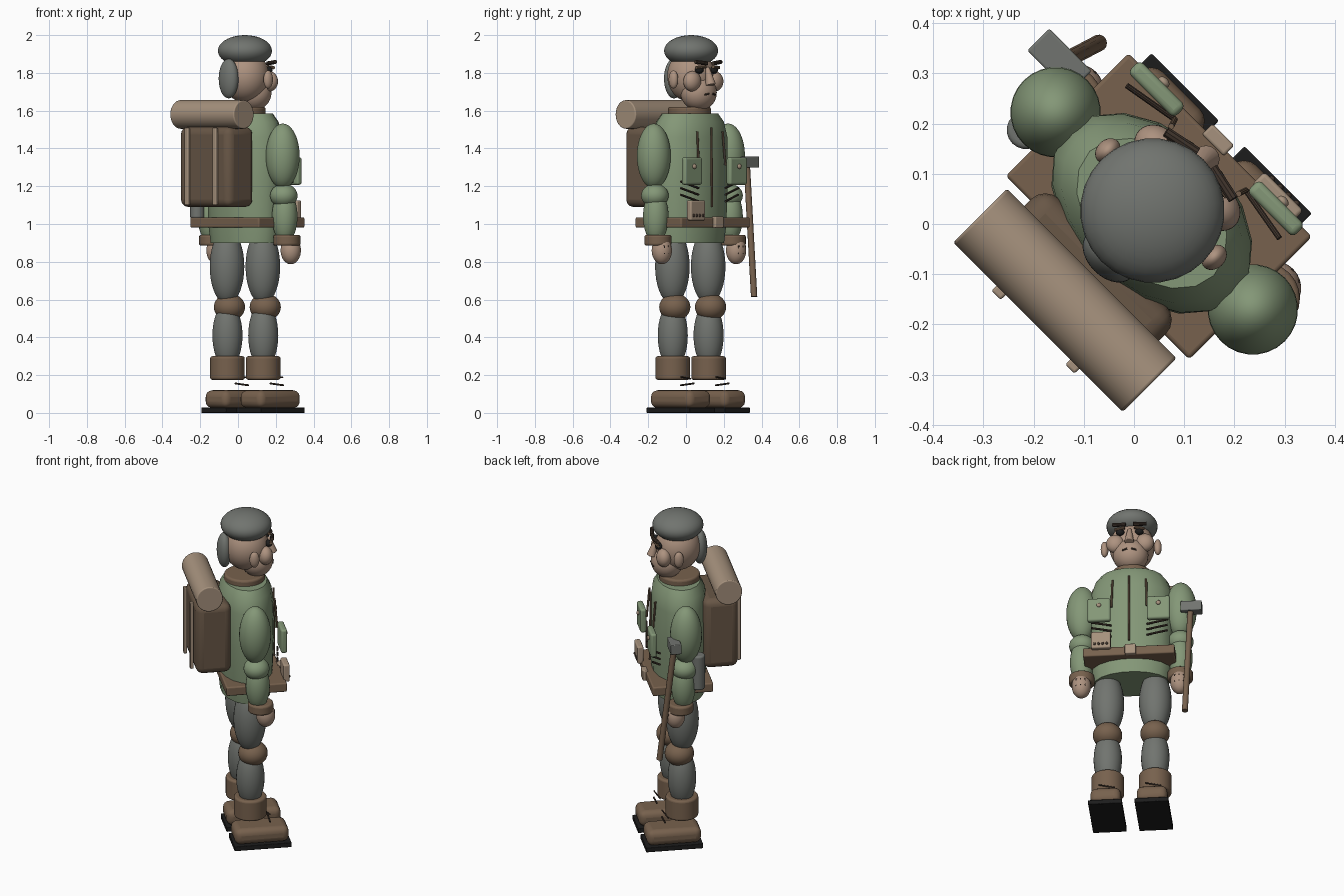
import bpy, bmesh, math
from mathutils import Matrix, Vector

if "Cube" in bpy.data.objects:
    bpy.data.objects.remove(bpy.data.objects["Cube"], do_unlink=True)

# The figure is built facing -y, then turned to face the +x +y corner
FACE = Matrix.Rotation(math.radians(135), 4, 'Z') @ Matrix.Translation((-0.01, 0, 0))
parts = []


def material(name, r, g, b):
    m = bpy.data.materials.new(name)
    m.use_nodes = True
    m.diffuse_color = (r, g, b, 1)
    m.node_tree.nodes["Principled BSDF"].inputs["Base Color"].default_value = (r, g, b, 1)
    return m


green = material("jacket green", .23, .31, .185)
brown = material("leather brown", .185, .12, .075)
umber = material("pack brown", .14, .095, .062)
grey = material("cloth grey", .165, .175, .16)
skin = material("skin", .42, .29, .215)
tan = material("canvas tan", .38, .285, .205)
dark = material("dark brown", .05, .034, .025)
black = material("sole black", .012, .012, .012)


def finish(name, bm, mat, matrix=None, bevel=0):
    mesh = bpy.data.meshes.new(name)
    bmesh.ops.recalc_face_normals(bm, faces=bm.faces)
    bm.to_mesh(mesh)
    bm.free()
    mesh.materials.append(mat)
    ob = bpy.data.objects.new(name, mesh)
    bpy.context.collection.objects.link(ob)
    ob.matrix_world = FACE @ (matrix or Matrix())
    if bevel:
        mod = ob.modifiers.new("rounded edges", 'BEVEL')
        mod.width, mod.segments = bevel, 4
        mod.limit_method = 'ANGLE'
    parts.append(ob)
    return ob


# Positions are (left, forward, up)
def place(p):
    return Vector((p[0], -p[1], p[2]))


def ball(name, p, r, mat):
    bm = bmesh.new()
    bmesh.ops.create_uvsphere(bm, u_segments=28, v_segments=18, radius=1)
    bmesh.ops.scale(bm, vec=r, verts=bm.verts)
    return finish(name, bm, mat, Matrix.Translation(place(p)))


def box(name, p, size, mat, bevel=0.006):
    bm = bmesh.new()
    bmesh.ops.create_cube(bm, size=1)
    bmesh.ops.scale(bm, vec=size, verts=bm.verts)
    return finish(name, bm, mat, Matrix.Translation(place(p)), bevel)


def rod(name, a, b, r, mat, r2=None, sides=10, bevel=0):
    a, b = place(a), place(b)
    bm = bmesh.new()
    bmesh.ops.create_cone(bm, cap_ends=True, segments=sides, radius1=r,
                          radius2=r if r2 is None else r2, depth=(b - a).length)
    turn = (b - a).to_track_quat('Z', 'Y').to_matrix().to_4x4()
    return finish(name, bm, mat, Matrix.Translation((a + b) / 2) @ turn, bevel)


def loft(name, f, rings, mat, sides=18):
    bm = bmesh.new()
    loops = []
    for z, rx, ry in rings:
        loops.append([bm.verts.new((rx * math.cos(t), ry * math.sin(t) - f, z))
                      for t in (2 * math.pi * i / sides for i in range(sides))])
    for lo, hi in zip(loops, loops[1:]):
        for i in range(sides):
            j = (i + 1) % sides
            bm.faces.new((lo[i], lo[j], hi[j], hi[i]))
    bm.faces.new(loops[0])
    bm.faces.new(loops[-1])
    return finish(name, bm, mat)


# Torso, collar and belt
loft("jacket", .04, [(.9, .215, .14), (1.0, .23, .15), (1.25, .235, .16),
                     (1.46, .235, .155), (1.54, .21, .145), (1.585, .175, .12)], green)
rod("collar", (0, .035, 1.565), (0, .035, 1.62), .115, brown, sides=28, bevel=.012)
box("belt", (0, .06, 1.008), (.517, .346, .055), brown, .008)
box("buckle", (.01, .237, 1.01), (.062, .03, .062), tan)
rod("jacket_zip", (0, .205, 1.09), (0, .2, 1.51), .006, brown)

# Belt pouch with a row of rivets
box("belt_pouch", (-.155, .24, 1.072), (.11, .035, .105), tan, .008)
for i in range(4):
    ball("pouch_rivet", (-.19 + i * .023, .258, 1.045), (.007, .006, .009), dark)

# Head
ball("head", (.003, .045, 1.785), (.127, .127, .14), skin)
ball("jaw", (0, .105, 1.695), (.1, .092, .095), skin)
ball("cap", (.003, .045, 1.917), (.144, .144, .083), grey)
ball("back_hair", (0, -.08, 1.77), (.062, .042, .105), grey)
rod("nose", (0, .195, 1.735), (0, .17, 1.83), .028, skin, .01, 16, .006)
for s in (-1, 1):
    ball("cheek", (s * .083, .14, 1.755), (.052, .042, .054), skin)
    ball("ear", (s * .15, .066, 1.765), (.022, .028, .048), skin)
    ball("eye", (s * .054, .163, 1.815), (.024, .022, .02), black)
    rod("eyelid", (s * .028, .185, 1.832), (s * .084, .172, 1.828), .009, brown)
    rod("eyebrow", (s * .022, .19, 1.85), (s * .095, .175, 1.858), .011, dark)
    rod("mouth", (s * .012, .196, 1.69), (s * .04, .188, 1.684), .005, dark)

# Paired parts, left and right
for s in (-1, 1):
    side = "left_" if s > 0 else "right_"
    # Jacket front
    box(side + "chest_pocket", (s * .168, .222, 1.28), (.13, .035, .145), green, .012)
    ball(side + "pocket_button", (s * .168, .242, 1.305), (.013, .009, .013), tan)
    rod(side + "chest_strap", (s * .1, .205, 1.31), (s * .095, .19, 1.49), .006, brown)
    for i in range(3):
        z = 1.12 + i * .035
        rod(side + "jacket_fold", (s * .1, .205, z), (s * .215, .185, z + .035), .006, dark)
    # Arm
    ball(side + "upper_arm", (s * .278, .047, 1.36), (.09, .09, .172), green)
    ball(side + "elbow", (s * .278, .055, 1.15), (.073, .073, .063), green)
    ball(side + "forearm", (s * .278, .062, 1.04), (.068, .068, .14), green)
    rod(side + "cuff", (s * .278, .078, .885), (s * .278, .078, .943), .072, brown,
        sides=24, bevel=.012)
    ball(side + "hand", (s * .278, .107, .86), (.054, .054, .073), skin)
    for i in (-1, 0, 1):
        rod(side + "finger_line", (s * .278 + i * .024, .156 - abs(i) * .006, .84),
            (s * .278 + i * .024, .156 - abs(i) * .006, .885), .004, dark)
    # Leg
    ball(side + "thigh", (s * .134, .042, .775), (.092, .092, .2), grey)
    ball(side + "knee", (s * .134, .06, .56), (.083, .083, .072), brown)
    ball(side + "shin", (s * .134, .045, .41), (.08, .08, .175), grey)
    rod(side + "boot_cuff", (s * .134, .045, .175), (s * .134, .045, .3), .092, brown,
        sides=28, bevel=.012)
    # Boot
    box(side + "boot", (s * .131, .1, .073), (.172, .31, .094), brown, .035)
    box(side + "sole", (s * .131, .102, .014), (.19, .326, .028), black, .004)
    rod(side + "boot_lace", (s * .131 - .05, .15, .146), (s * .131 + .05, .15, .156), .005, dark)
    rod(side + "upper_boot_lace", (s * .131 - .045, .15, .19), (s * .131 + .045, .13, .18),
        .004, dark)
    # Pack strap
    box(side + "pack_strap", (s * .104, -.285, 1.305), (.026, .02, .41), tan, .005)

# Backpack and bedroll
box("backpack", (0, -.17, 1.302), (.38, .2, .425), umber, .04)
rod("bedroll", (-.239, -.205, 1.58), (.239, -.205, 1.58), .076, tan, sides=32, bevel=.006)

# Hammer on the left hip and flask behind the forearm
rod("hammer_handle", (.315, .205, .615), (.34, .125, 1.32), .017, brown, sides=14)
box("hammer_head", (.345, .125, 1.328), (.12, .062, .06), grey, .005)
rod("flask", (.295, -.02, 1.03), (.295, -.02, 1.24), .038, grey, sides=20, bevel=.01)

# Smooth shading with sharp edges kept
bpy.ops.object.select_all(action='DESELECT')
for ob in parts:
    ob.select_set(True)
bpy.context.view_layer.objects.active = parts[0]
bpy.ops.object.shade_smooth_by_angle(angle=math.radians(32))
